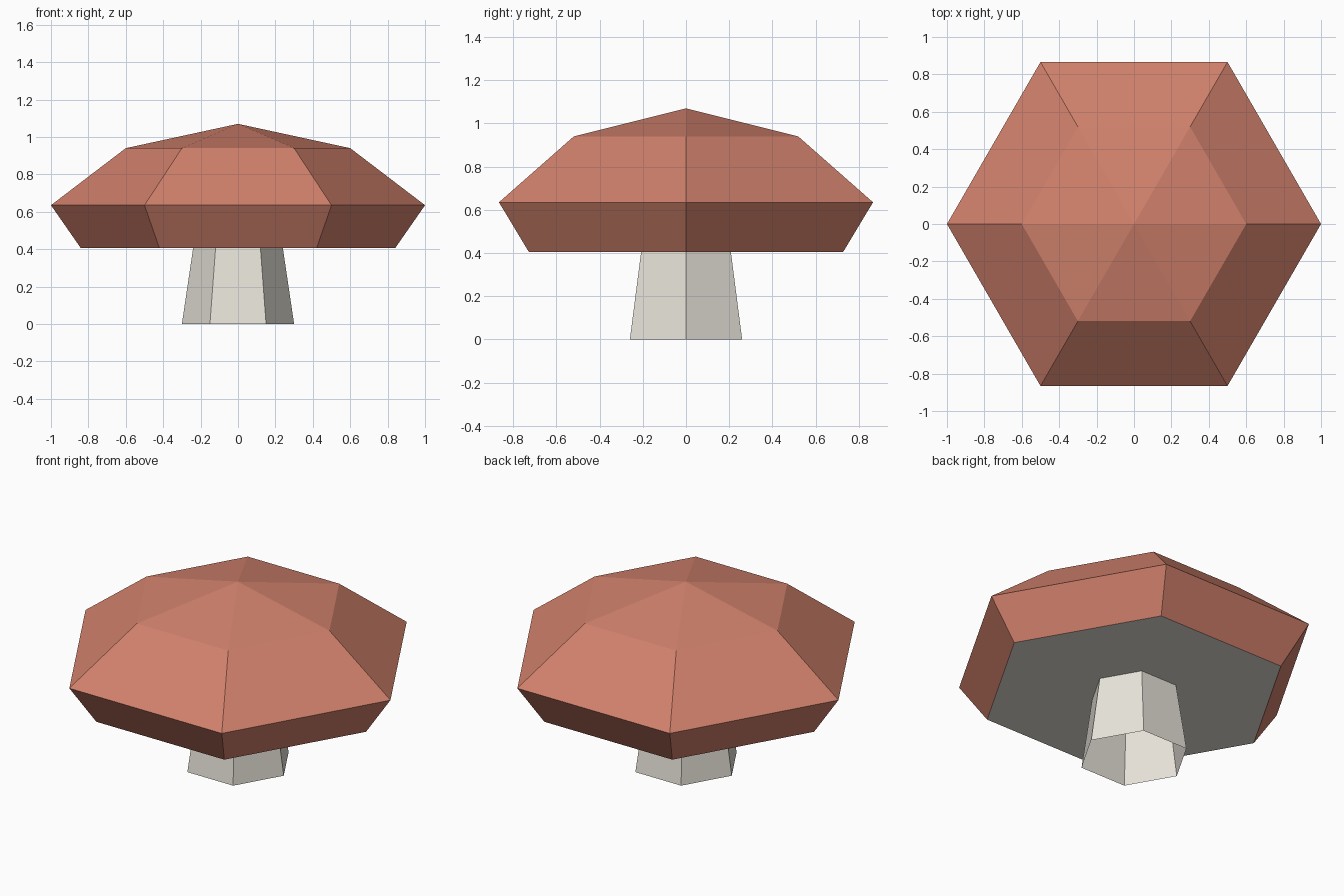
import bpy, bmesh
from math import cos, sin, tau

if "Cube" in bpy.data.objects:
    bpy.data.objects.remove(bpy.data.objects["Cube"])

SIDES = 6


def material(name, color):
    mat = bpy.data.materials.new(name)
    mat.diffuse_color = (*color, 1)
    mat.use_nodes = True
    mat.node_tree.nodes["Principled BSDF"].inputs["Base Color"].default_value = mat.diffuse_color
    return mat


def lathe(name, profile, mat):
    """Revolve (radius, z) points, listed bottom to top on the outside, into a flat six-sided shell."""
    bm = bmesh.new()
    rings = []
    for r, z in profile:
        n = SIDES if r > 0 else 1
        rings.append([bm.verts.new((r * cos(tau * i / SIDES), r * sin(tau * i / SIDES), z))
                      for i in range(n)])
    for low, high in zip(rings, rings[1:]):
        for i in range(SIDES):
            j = (i + 1) % SIDES
            if len(high) == 1:
                bm.faces.new((low[i], low[j], high[0]))
            else:
                bm.faces.new((low[i], low[j], high[j], high[i]))
    mesh = bpy.data.meshes.new(name)
    bm.to_mesh(mesh)
    bm.free()
    mesh.materials.append(mat)
    obj = bpy.data.objects.new(name, mesh)
    bpy.context.collection.objects.link(obj)
    return obj


red = material("cap_red", (0.64, 0.22, 0.15))
cream = material("stem_cream", (0.80, 0.77, 0.70))

# Cap: undercut rim, sloping shoulder and shallow peak
lathe("cap", [(0.84, 0.405), (1.0, 0.635), (0.6, 0.94), (0, 1.07)], red)

# Stem: tapered tube, open at the ground, flaring into the flat cap underside
lathe("stem_and_underside", [(0.3, 0), (0.24, 0.405), (0.84, 0.405)], cream)
